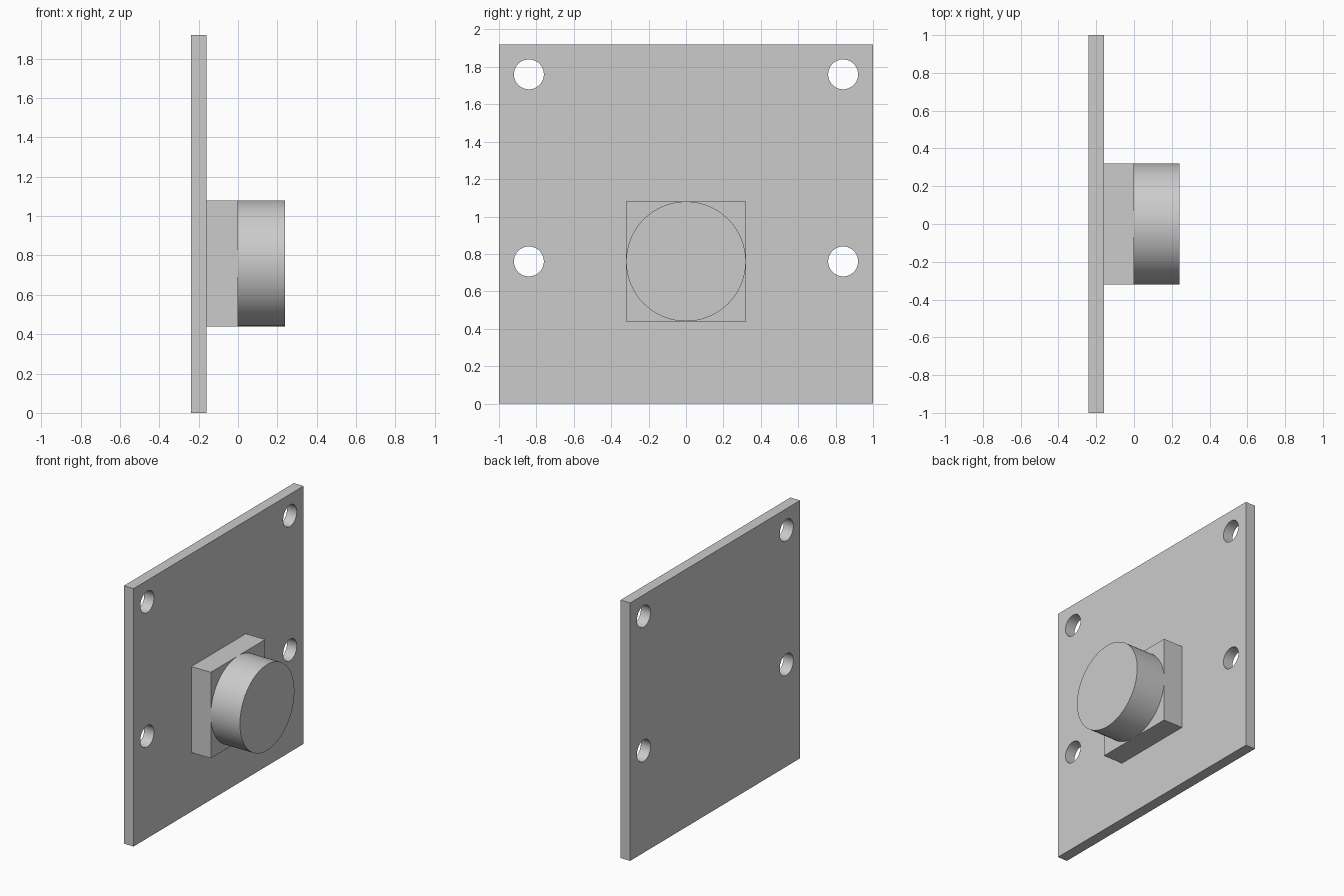
import bpy
from math import pi, radians

default_cube = bpy.data.objects.get("Cube")
if default_cube:
    bpy.data.objects.remove(default_cube, do_unlink=True)

# One plain grey for every part
grey = bpy.data.materials.new("light_grey")
grey.use_nodes = True
colour = (0.6, 0.6, 0.6, 1)
grey.diffuse_color = colour
grey.node_tree.nodes["Principled BSDF"].inputs["Base Color"].default_value = colour


def finish(name):
    """Name the active object, bake its transform and give it the grey."""
    obj = bpy.context.object
    obj.name = obj.data.name = name
    bpy.ops.object.transform_apply(location=False, rotation=True, scale=True)
    obj.data.materials.append(grey)
    return obj


def box(name, x0, x1, width, z0, z1):
    """Box centred on y = 0."""
    bpy.ops.mesh.primitive_cube_add(size=1, location=((x0 + x1) / 2, 0, (z0 + z1) / 2))
    bpy.context.object.scale = (x1 - x0, width, z1 - z0)
    return finish(name)


def rod(name, x0, x1, y, z, radius, sides):
    """Cylinder lying along x."""
    bpy.ops.mesh.primitive_cylinder_add(
        vertices=sides, radius=radius, depth=x1 - x0,
        location=((x0 + x1) / 2, y, z), rotation=(0, pi / 2, 0))
    return finish(name)


# Circuit board with four mounting holes
board = box("board", -0.24, -0.16, 2, 0, 1.92)
for y in (-0.84, 0.84):
    for z in (0.76, 1.76):
        cutter = rod("hole_cutter", -0.4, 0, y, z, 0.08, 48)
        cutter.hide_render = True
        bpy.context.view_layer.objects.active = board
        cut = board.modifiers.new("hole", "BOOLEAN")
        cut.operation = "DIFFERENCE"
        cut.solver = "EXACT"
        cut.object = cutter
        bpy.ops.object.modifier_apply(modifier=cut.name)
        bpy.data.objects.remove(cutter, do_unlink=True)

# Square lens mount and round lens barrel
mount = box("lens_mount", -0.16, 0, 0.64, 0.44, 1.08)
barrel = rod("lens_barrel", 0, 0.24, 0, 0.76, 0.32, 96)

# Smooth round walls, keep edges sharp
bpy.ops.object.select_all(action="DESELECT")
for obj in (board, barrel):
    obj.select_set(True)
bpy.context.view_layer.objects.active = barrel
bpy.ops.object.shade_smooth_by_angle(angle=radians(30))
